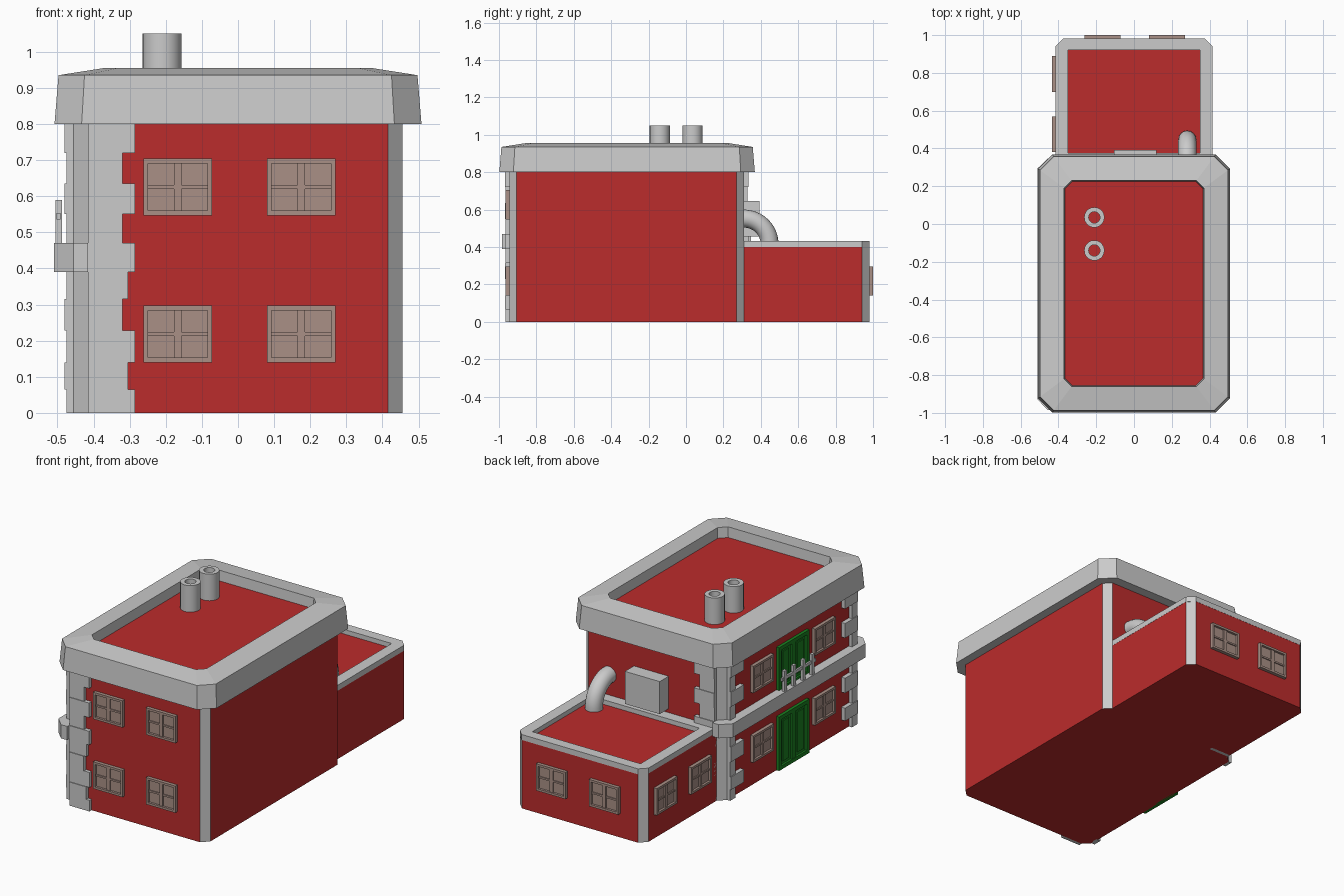
import bpy, bmesh, math
from mathutils import Vector

if "Cube" in bpy.data.objects:
    bpy.data.objects.remove(bpy.data.objects["Cube"])


def material(name, rgb):
    m = bpy.data.materials.new(name)
    m.diffuse_color = (*rgb, 1)
    m.use_nodes = True
    m.node_tree.nodes["Principled BSDF"].inputs["Base Color"].default_value = m.diffuse_color
    return m


RED = material("red_brick", (0.5, 0.025, 0.025))
GREY = material("grey_stone", (0.8, 0.8, 0.8))
BROWN = material("window_brown", (0.4, 0.28, 0.24))
GREEN = material("door_green", (0.01, 0.22, 0.015))


def finish(bm, name, mats=()):
    bmesh.ops.recalc_face_normals(bm, faces=bm.faces)
    me = bpy.data.meshes.new(name)
    bm.to_mesh(me)
    bm.free()
    ob = bpy.data.objects.new(name, me)
    bpy.context.collection.objects.link(ob)
    for m in mats:
        me.materials.append(m)
    return ob


def octagon(x0, x1, y0, y1, c):
    return [(x0 + c, y0), (x1 - c, y0), (x1, y0 + c), (x1, y1 - c),
            (x1 - c, y1), (x0 + c, y1), (x0, y1 - c), (x0, y0 + c)]


def prism(name, pts, z0, z1, mats=(), corners=False):
    bm = bmesh.new()
    lo = [bm.verts.new((x, y, z0)) for x, y in pts]
    hi = [bm.verts.new((x, y, z1)) for x, y in pts]
    bm.faces.new(lo)
    bm.faces.new(hi)
    n = len(pts)
    for i in range(n):
        j = (i + 1) % n
        f = bm.faces.new((lo[i], lo[j], hi[j], hi[i]))
        f.material_index = int(corners and i % 2 == 1)
    return finish(bm, name, mats)


def ring(name, loops):
    """Closed band swept through a list of (outline, z) loops."""
    bm = bmesh.new()
    rows = [[bm.verts.new((x, y, z)) for x, y in pts] for pts, z in loops]
    n = len(rows[0])
    for k, a in enumerate(rows):
        b = rows[(k + 1) % len(rows)]
        for i in range(n):
            j = (i + 1) % n
            bm.faces.new((a[i], a[j], b[j], b[i]))
    return finish(bm, name)


# Walls as (origin, along, outward), so details use (u, z, depth) coordinates
FRONT = (Vector((0, -0.945, 0)), Vector((1, 0, 0)), Vector((0, -1, 0)))
LEFT = (Vector((-0.455, 0, 0)), Vector((0, 1, 0)), Vector((-1, 0, 0)))
BACK = (Vector((0, 0.31, 0)), Vector((1, 0, 0)), Vector((0, 1, 0)))
ANNEX_BACK = (Vector((0, 0.98, 0)), Vector((1, 0, 0)), Vector((0, 1, 0)))
ANNEX_LEFT = (Vector((-0.415, 0, 0)), Vector((0, 1, 0)), Vector((-1, 0, 0)))


def wall_boxes(name, wall, boxes, mats=()):
    """boxes: (u0, u1, z0, z1, d0, d1) relative to the wall."""
    o, a, n = wall
    bm = bmesh.new()
    for u0, u1, z0, z1, d0, d1 in boxes:
        for v in bmesh.ops.create_cube(bm, size=1)["verts"]:
            u = u1 if v.co.x > 0 else u0
            z = z1 if v.co.z > 0 else z0
            d = d1 if v.co.y > 0 else d0
            v.co = o + a * u + n * d + Vector((0, 0, z))
    return finish(bm, name, mats)


def frame(u0, u1, z0, z1, b, d):
    return [(u0, u0 + b, z0, z1, -0.01, d), (u1 - b, u1, z0, z1, -0.01, d),
            (u0 + b, u1 - b, z0, z0 + b, -0.01, d), (u0 + b, u1 - b, z1 - b, z1, -0.01, d)]


def window(wall, u, z0):
    u0, u1, z1 = u - 0.095, u + 0.095, z0 + 0.157
    zc = (z0 + z1) / 2
    wall_boxes("window", wall, frame(u0, u1, z0, z1, 0.013, 0.02) + [
        (u0 + .01, u1 - .01, z0 + .01, z1 - .01, -.01, .007),
        (u - .01, u + .01, z0 + .01, z1 - .01, -.01, .015),
        (u0 + .01, u1 - .01, zc - .005, zc + .005, -.01, .013)], [BROWN])


def door(u, z0, z1):
    u0, u1 = u - 0.14, u + 0.14
    boxes = frame(u0, u1, z0, z1, 0.022, 0.018)
    boxes.append((u0 + .01, u1 - .01, z0, z1 - .01, -.01, .006))
    boxes.append((u - .018, u + .018, z0, z1 - .01, -.01, .015))
    for s in (-1, 1):
        c = u + s * 0.068
        boxes.append((c - .028, c + .028, z0 + .04, z1 - .04, -.01, .012))
    wall_boxes("door", LEFT, boxes, [GREEN])


# Main block and annex with grey chamfered corners
prism("main_block", octagon(-0.455, 0.455, -0.945, 0.31, 0.04), 0, 0.895, [RED, GREY], True)
prism("annex", octagon(-0.415, 0.415, 0.22, 0.98, 0.04), 0, 0.405, [RED, GREY], True)

# Roof cornice and annex parapet
CY = -0.315


def roof_loop(hx, hy, c):
    return octagon(-hx, hx, CY - hy, CY + hy, c)


ring("roof_cornice", [(roof_loop(0.44, 0.61, 0.04), 0.8), (roof_loop(0.508, 0.683, 0.075), 0.8),
                      (roof_loop(0.497, 0.672, 0.072), 0.935), (roof_loop(0.37, 0.545, 0.04), 0.955),
                      (roof_loop(0.365, 0.54, 0.04), 0.88)])
outer, inner = octagon(-0.416, 0.416, 0.25, 0.981, 0.04), octagon(-0.35, 0.35, 0.375, 0.92, 0.002)
ring("annex_parapet", [(outer, 0.40), (outer, 0.432), (inner, 0.432), (inner, 0.40)])

# Windows
for z in (0.14, 0.547):
    for u in (-0.167, 0.175):
        window(FRONT, u, z)
    for u in (-0.04, -0.61):
        window(LEFT, u, z)
for u in (-0.167, 0.175):
    window(ANNEX_BACK, u, 0.14)
for u in (0.475, 0.795):
    window(ANNEX_LEFT, u, 0.14)

# Doors on both floors
door(-0.325, 0, 0.315)
door(-0.325, 0.46, 0.72)

# Staggered corner stones on the left corners
LEVELS = [0, .065, .14, .228, .315, .39, .47, .55, .635, .72, .8]
WIDTHS = [.13, .11, .13, .095, .11, .13, .095, .13, .095, .13]
courses = list(zip(LEVELS, LEVELS[1:], WIDTHS))
face = [(-0.415, -0.415 + w, a, b, -.01, .02 + .004 * (i % 2)) for i, (a, b, w) in enumerate(courses)]
wall_boxes("front_corner_stones", FRONT, face)
wall_boxes("back_corner_stones", BACK, face)
side = []
for i, (a, b, w) in enumerate(courses):
    w, d = (0.12, 0.025) if i % 2 else (0.05, 0.02)
    side += [(-0.905, -0.905 + w, a, b, -.01, d), (0.27 - w, 0.27, a, b, -.01, d)]
wall_boxes("side_corner_stones", LEFT, side)

# Balcony ledge and railing
prism("balcony_ledge", [(-0.415, -0.985), (-0.455, -0.985), (-0.51, -0.93), (-0.51, 0.295),
                        (-0.455, 0.348), (-0.415, 0.348)], 0.39, 0.47)
posts = [(u - .011, u + .011, 0.46, 0.59, .033, .05) for u in (-.2, -.285, -.37, -.455)]
wall_boxes("balcony_railing", LEFT, posts + [(-.485, -.17, .535, .553, .036, .047)])


# Chimney pipes, hollow at the top
def circle(cy, r, n=20):
    return [(-0.21 + r * math.cos(2 * math.pi * i / n), cy + r * math.sin(2 * math.pi * i / n)) for i in range(n)]


def smooth(ob):
    bpy.ops.object.select_all(action='DESELECT')
    ob.select_set(True)
    bpy.context.view_layer.objects.active = ob
    bpy.ops.object.shade_smooth_by_angle(angle=math.radians(35))


for cy in (0.035, -0.14):
    smooth(ring("chimney", [(circle(cy, 0.054), 0.88), (circle(cy, 0.054), 1.05),
                            (circle(cy, 0.03), 1.05), (circle(cy, 0.03), 0.88)]))

# Vent box on the back wall
wall_boxes("vent_box", BACK, [(-0.105, 0.12, 0.455, 0.645, -.01, .083)])

# Bent duct from back wall down to annex roof
bm = bmesh.new()
rows = []
for k in range(13):
    t = math.radians(-5 + 100 * k / 12)
    row = []
    for i in range(16):
        p = 2 * math.pi * i / 16
        r = 0.137 + 0.048 * math.cos(p)
        row.append(bm.verts.new((0.282 + 0.048 * math.sin(p), 0.31 + r * math.cos(t), 0.415 + r * math.sin(t))))
    rows.append(row)
for a, b in zip(rows, rows[1:]):
    for i in range(16):
        j = (i + 1) % 16
        bm.faces.new((a[i], a[j], b[j], b[i]))
smooth(finish(bm, "bent_duct"))
